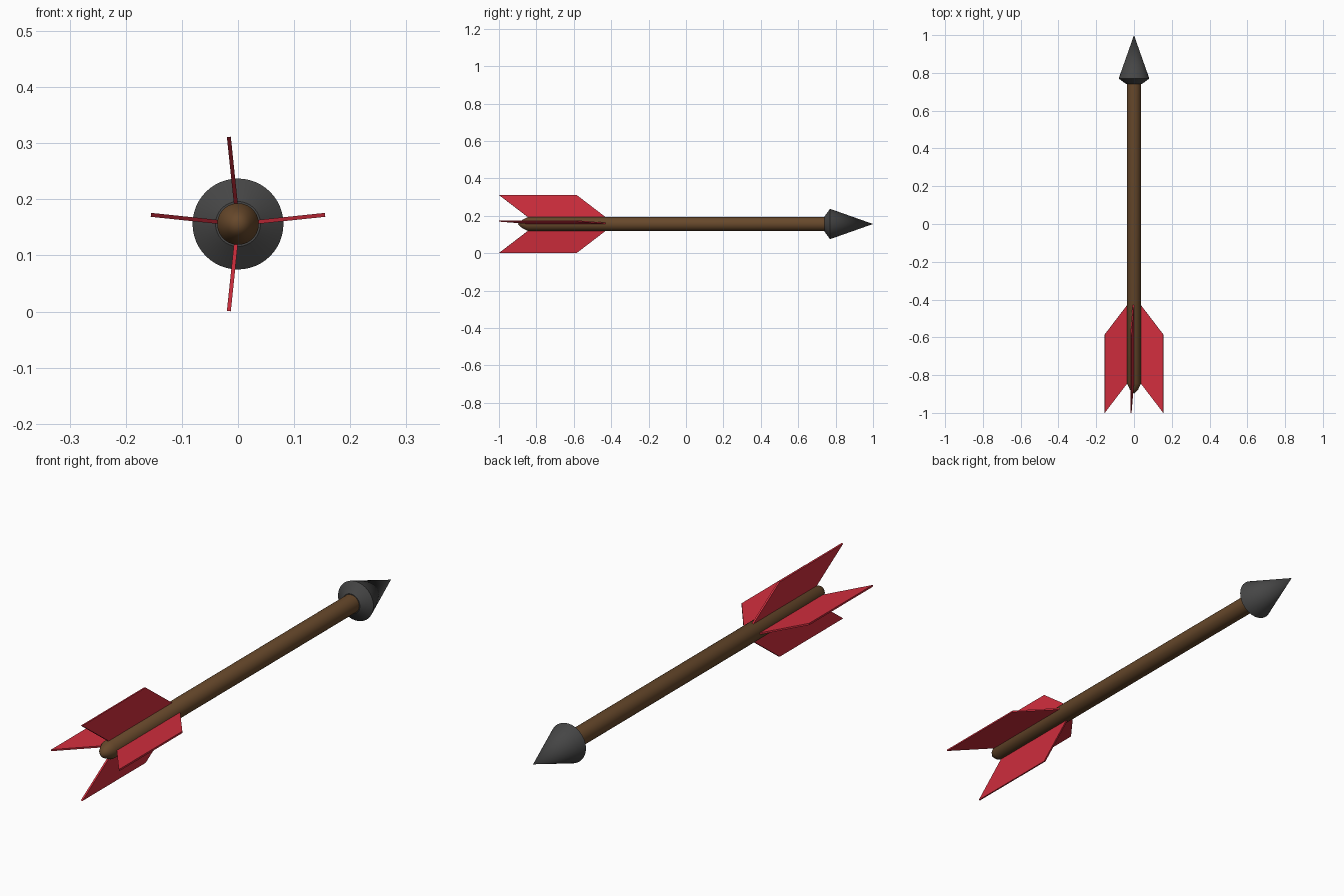
import bpy, bmesh
from math import radians, cos, sin, pi
from mathutils import Vector

if "Cube" in bpy.data.objects:
    bpy.data.objects.remove(bpy.data.objects["Cube"], do_unlink=True)

AXIS_Z = 0.156    # height of the shaft's centre line
SIDES = 48


def material(name, color):
    mat = bpy.data.materials.new(name)
    mat.use_nodes = True
    mat.diffuse_color = (*color, 1)
    mat.node_tree.nodes["Principled BSDF"].inputs["Base Color"].default_value = (*color, 1)
    return mat


def finish(bm, name, mat, smooth=False):
    bmesh.ops.recalc_face_normals(bm, faces=bm.faces)
    mesh = bpy.data.meshes.new(name)
    bm.to_mesh(mesh)
    bm.free()
    mesh.materials.append(mat)
    obj = bpy.data.objects.new(name, mesh)
    obj.location.z = AXIS_Z
    bpy.context.collection.objects.link(obj)
    if smooth:
        bpy.ops.object.select_all(action="DESELECT")
        obj.select_set(True)
        bpy.context.view_layer.objects.active = obj
        bpy.ops.object.shade_smooth_by_angle(angle=radians(30))
    return obj


def lathe(name, profile, mat):
    """Spin a (radius, y) profile around the y axis."""
    bm = bmesh.new()
    verts = [bm.verts.new((r, y, 0)) for r, y in profile]
    edges = [bm.edges.new(pair) for pair in zip(verts, verts[1:])]
    bmesh.ops.spin(bm, geom=verts + edges, cent=(0, 0, 0), axis=(0, 1, 0),
                   angle=2 * pi, steps=SIDES, use_duplicate=False)
    bmesh.ops.remove_doubles(bm, verts=bm.verts, dist=0.0001)
    return finish(bm, name, mat, smooth=True)


def fin(name, angle, mat):
    """Thin swept-back vane pointing outward at the given angle."""
    outline = [(0.03, -0.421), (0.156, -0.585), (0.156, -1.0), (0.03, -0.836)]
    out = Vector((cos(angle), 0, sin(angle)))
    side = Vector((-sin(angle), 0, cos(angle))) * 0.0035
    bm = bmesh.new()
    face = bm.faces.new([bm.verts.new(out * r + Vector((0, y, 0)) - side) for r, y in outline])
    ext = bmesh.ops.extrude_face_region(bm, geom=[face])
    moved = [v for v in ext["geom"] if isinstance(v, bmesh.types.BMVert)]
    bmesh.ops.translate(bm, verts=moved, vec=side * 2)
    return finish(bm, name, mat)


wood = material("brown wood", (0.135, 0.065, 0.024))
iron = material("dark grey iron", (0.06, 0.06, 0.06))
red = material("red feather", (0.64, 0.027, 0.047))

# Shaft with a blunt pointed tail
lathe("shaft", [(0, -0.9), (0.022, -0.876), (0.037, -0.845), (0.037, 0.76), (0, 0.76)], wood)

# Conical head with a bevelled back
lathe("arrowhead", [(0, 0.74), (0.04, 0.74), (0.081, 0.77), (0, 1.0)], iron)

# Four fins, each opposite pair leaning the same way
for name, degrees in (("left_fin", 6), ("right_fin", 174), ("top_fin", 96), ("bottom_fin", 264)):
    fin(name, radians(degrees), red)
